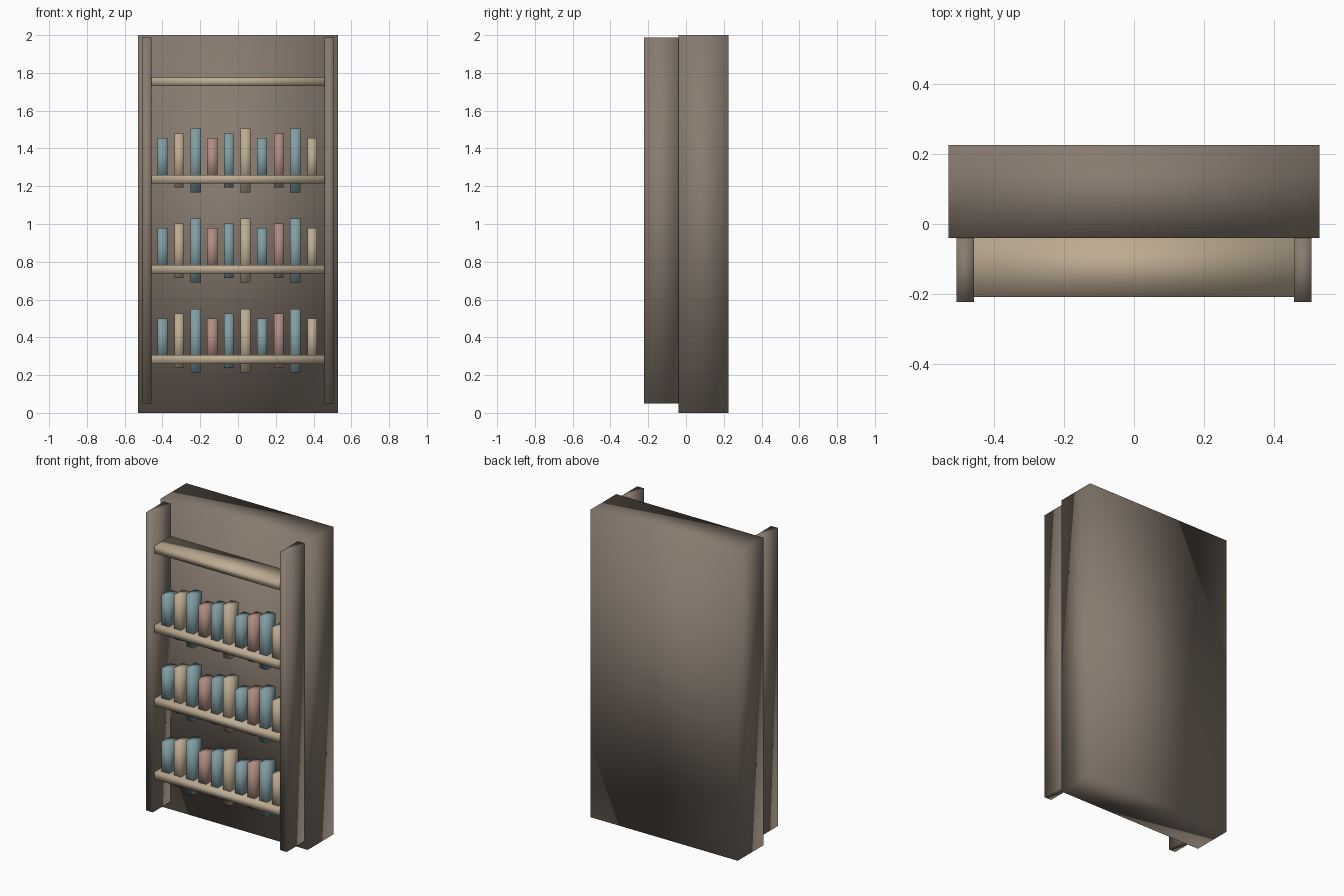
import bpy
import bmesh
from mathutils import Vector

cube = bpy.data.objects.get("Cube")
if cube:
    bpy.data.objects.remove(cube, do_unlink=True)


def material(name, rgb):
    mat = bpy.data.materials.new(name)
    mat.use_nodes = True
    color = (*rgb, 1.0)
    mat.diffuse_color = color
    mat.node_tree.nodes["Principled BSDF"].inputs["Base Color"].default_value = color
    return mat


brown = material("dark_wood", (0.25, 0.20, 0.16))
tan = material("pale_wood", (0.51, 0.41, 0.29))
blue = material("dusty_blue", (0.22, 0.34, 0.37))
red = material("dusty_red", (0.43, 0.26, 0.22))


def box(name, low, high, mat):
    """Softly shaded box between two opposite corners."""
    low, high = Vector(low), Vector(high)
    bm = bmesh.new()
    bmesh.ops.create_cube(bm, size=1.0)
    bmesh.ops.scale(bm, vec=high - low, verts=bm.verts)
    for face in bm.faces:
        face.smooth = True
    mesh = bpy.data.meshes.new(name)
    bm.to_mesh(mesh)
    bm.free()
    mesh.materials.append(mat)
    obj = bpy.data.objects.new(name, mesh)
    obj.location = (low + high) / 2
    bpy.context.collection.objects.link(obj)
    return obj


# Deep solid back and the two uprights in front of it
box("cabinet_back", (-0.53, -0.04, 0), (0.53, 0.225, 2), brown)
for side, x in (("right", -0.482), ("left", 0.482)):
    box(side + "_upright", (x - 0.025, -0.223, 0.05), (x + 0.025, -0.038, 1.987), brown)

# Shelves, the top one left empty
shelf_heights = (0.283, 0.76, 1.237, 1.753)
for n, z in enumerate(shelf_heights):
    box(f"shelf_{n + 1}", (-0.459, -0.208, z - 0.023), (0.459, -0.038, z + 0.023), tan)

# Books: colours repeat every four, heights every three
book_colors = (blue, tan, blue, red)
book_heights = (0.238, 0.288, 0.338)
book_widths = (0.053, 0.049, 0.055, 0.055, 0.05, 0.053, 0.053, 0.051, 0.055, 0.05)
for n, shelf_z in enumerate(shelf_heights[:3]):
    z = shelf_z + 0.099
    for i, width in enumerate(book_widths):
        x = -0.40 + 0.088 * i
        half = book_heights[i % 3] / 2
        box(f"book_{n + 1}_{i + 1}", (x - width / 2, -0.175, z - half),
            (x + width / 2, -0.088, z + half), book_colors[i % 4])
